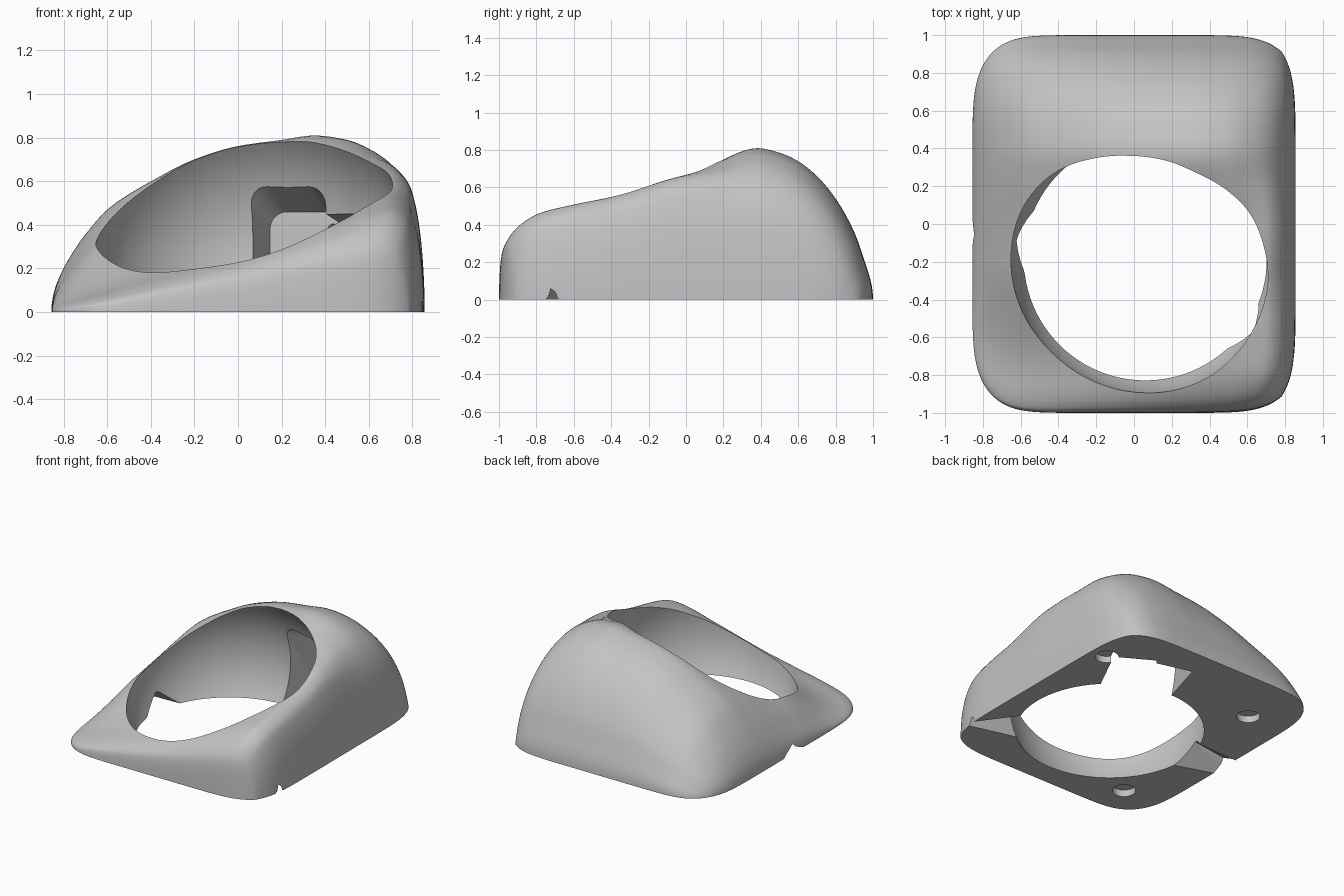
import bpy, bmesh, math
from mathutils import Vector

if "Cube" in bpy.data.objects:
    bpy.data.objects.remove(bpy.data.objects["Cube"])

HALF_X, HALF_Y = 0.856, 1.0
BALL = Vector((0.06, -0.185, 0.305))
BALL_R = 0.712

grey = bpy.data.materials.new("plain grey")
grey.diffuse_color = (0.55, 0.55, 0.55, 1)
grey.use_nodes = True
grey.node_tree.nodes["Principled BSDF"].inputs["Base Color"].default_value = grey.diffuse_color


def curve(xs, ys):
    """Monotone cubic through points, spaced by angle so ends can stand upright."""
    t = [math.asin(max(-1, min(1, x))) for x in xs]
    d = [(ys[i + 1] - ys[i]) / (t[i + 1] - t[i]) for i in range(len(t) - 1)]
    m = [d[0]]
    for a, b in zip(d, d[1:]):
        m.append(2 * a * b / (a + b) if a * b > 0 else 0)
    m.append(d[-1])

    def f(x):
        q = math.asin(max(-1, min(1, x)))
        i = 0
        while i < len(d) - 1 and q > t[i + 1]:
            i += 1
        h = t[i + 1] - t[i]
        s = (q - t[i]) / h
        return ((1 + 2 * s) * (1 - s) ** 2 * ys[i] + s * (1 - s) ** 2 * h * m[i]
                + s * s * (3 - 2 * s) * ys[i + 1] + s * s * (s - 1) * h * m[i + 1])
    return f


def smooth(a, b, x):
    s = max(0, min(1, (x - a) / (b - a)))
    return s * s * (3 - 2 * s)


# Height along the length, and relative height across at the front, middle and rear
length = curve([-1, -.99, -.96, -.9, -.8, -.6, -.4, -.2, 0, .2, .38, .5, .6, .7, .8, .9, .96, 1],
               [0, .25, .33, .40, .46, .51, .55, .61, .69, .77, .81, .785, .74, .66, .54, .36, .19, 0])
XS = [x / 0.857 for x in (-.857, -.8, -.7, -.6, -.4, -.2, 0, .2, .35, .5, .6, .7, .78, .82, .857)]
front = curve(XS, [0, .09, .16, .22, .34, .45, .56, .69, .79, .89, .96, 1, .92, .72, 0])
middle = curve(XS, [0, .24, .44, .56, .66, .72, .8, .85, .9, .95, .98, 1, .92, .72, 0])
rear = curve(XS, [0, .25, .44, .58, .74, .865, .94, .975, 1, .975, .925, .84, .70, .55, 0])


def height(u, v):
    a, b = smooth(-.85, -.2, v), smooth(-.2, .4, v)
    across = front(u) * (1 - a) + (middle(u) * (1 - b) + rear(u) * b) * a
    return length(v) * across


def finish(bm, name):
    bmesh.ops.recalc_face_normals(bm, faces=bm.faces)
    me = bpy.data.meshes.new(name)
    bm.to_mesh(me)
    bm.free()
    ob = bpy.data.objects.new(name, me)
    bpy.context.collection.objects.link(ob)
    return ob


# Sculpted body: a grid on a rounded-rectangle plan, closed flat below
N = 80
bm = bmesh.new()
grid = []
for j in range(N + 1):
    v = math.sin(math.pi * (j / N - 0.5))
    row = []
    for i in range(N + 1):
        u = math.sin(math.pi * (i / N - 0.5))
        c = 0.097 - 0.01 * u
        edge = i in (0, N) or j in (0, N)
        z = 0 if edge else max(0.0005, height(u, v))
        row.append(bm.verts.new((u * (1 - c * v ** 8) * HALF_X,
                                 v * (1 - c * u ** 8) * HALF_Y, z)))
    grid.append(row)
for j in range(N):
    for i in range(N):
        bm.faces.new((grid[j][i], grid[j][i + 1], grid[j + 1][i + 1], grid[j + 1][i]))
bm.faces.new([grid[0][i] for i in range(N)] + [grid[j][N] for j in range(N)]
             + [grid[N][i] for i in range(N, 0, -1)] + [grid[j][0] for j in range(N, 0, -1)])
body = finish(bm, "holder_body")
body.data.materials.append(grey)


def radial_cutter(name, angle, r0, sec0, r1, sec1):
    """Loft between two (side, z) sections running outward from the ball."""
    a = math.radians(angle)
    out, side = Vector((math.cos(a), math.sin(a), 0)), Vector((-math.sin(a), math.cos(a), 0))
    base = Vector((BALL.x, BALL.y, 0))
    bm = bmesh.new()
    rings = [[bm.verts.new(base + out * r + side * s + Vector((0, 0, z))) for s, z in sec]
             for r, sec in ((r0, sec0), (r1, sec1))]
    n = len(sec0)
    for i in range(n):
        bm.faces.new((rings[0][i], rings[0][(i + 1) % n], rings[1][(i + 1) % n], rings[1][i]))
    bm.faces.new(rings[0])
    bm.faces.new(rings[1])
    return finish(bm, name)


def arch(w, h, r=0.08):
    pts = [(-w, -.05), (w, -.05)]
    for start, cx in ((0, w - r), (90, r - w)):
        for k in range(7):
            a = math.radians(start + 15 * k)
            pts.append((cx + r * math.cos(a), h - r + r * math.sin(a)))
    return pts


def roof(w, h):
    return [(-w, -.05), (w, -.05), (w, 0), (0, h), (-w, 0)]


cutters = []

# Ball socket
bm = bmesh.new()
bmesh.ops.create_uvsphere(bm, u_segments=96, v_segments=48, radius=BALL_R)
bmesh.ops.translate(bm, verts=bm.verts, vec=BALL)
cutters.append(finish(bm, "socket_cutter"))

# Rear sensor pocket with its lower side bay, and the two tapered grooves
cutters.append(radial_cutter("pocket_cutter", 75, .5, arch(.18, .63), .97, arch(.17, .46)))
cutters.append(radial_cutter("bay_cutter", 60, .5, arch(.18, .48, .03), 1.0, arch(.15, .40, .03)))
cutters.append(radial_cutter("left_groove_cutter", 172, .5, roof(.19, .17), 1.0, roof(.10, .045)))
cutters.append(radial_cutter("right_groove_cutter", -34.5, .5, roof(.19, .18), 1.0, roof(.012, .045)))

# Shallow foot holes in the underside
for x, y in ((.725, .575), (-.54, .57), (-.54, -.75)):
    bm = bmesh.new()
    bmesh.ops.create_cone(bm, cap_ends=True, segments=32, radius1=.08, radius2=.08, depth=.1)
    bmesh.ops.translate(bm, verts=bm.verts, vec=(x, y, 0))
    cutters.append(finish(bm, "foot_hole_cutter"))

# Cut everything out of the body
bpy.context.view_layer.objects.active = body
for c in cutters:
    c.hide_render = True
    mod = body.modifiers.new("cut", 'BOOLEAN')
    mod.operation, mod.solver, mod.object = 'DIFFERENCE', 'EXACT', c
    bpy.ops.object.modifier_apply(modifier=mod.name)
    bpy.data.objects.remove(c, do_unlink=True)

for ob in bpy.context.selected_objects:
    ob.select_set(False)
body.select_set(True)
bpy.ops.object.shade_smooth_by_angle(angle=math.radians(35))
